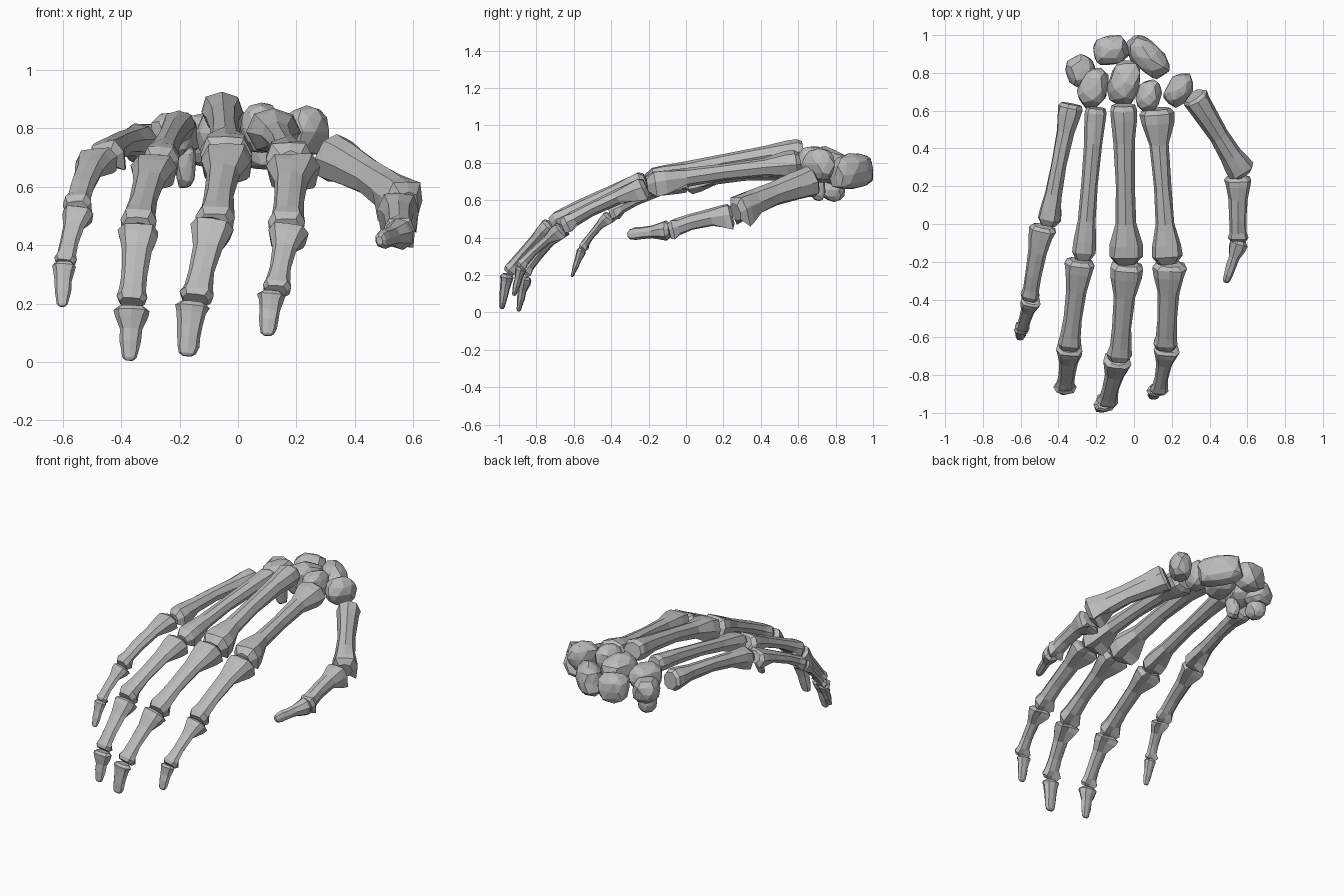
import bpy, bmesh, math, random
from mathutils import Vector, Matrix

if "Cube" in bpy.data.objects:
    bpy.data.objects.remove(bpy.data.objects["Cube"])

random.seed(4)
bone_grey = bpy.data.materials.new("bone_grey")
bone_grey.diffuse_color = (0.5, 0.5, 0.5, 1)
bone_grey.use_nodes = True
bone_grey.node_tree.nodes["Principled BSDF"].inputs["Base Color"].default_value = bone_grey.diffuse_color

# Cross-sections (lateral, dorsal): rounded shaft and two-lobed joint head
SHAFT = [(1, 0), (.72, .75), (0, 1), (-.72, .75), (-1, 0), (-.65, -.75), (0, -.95), (.65, -.75)]
LOBED = [(1, .1), (.7, .85), (0, .9), (-.7, .85), (-1, .1), (-.85, -1), (0, -.6), (.85, -1)]

# Station along the bone, which width (0 base, 1 shaft, 2 head), scale, section
PROFILES = {
    "metacarpal": [(0, 0, .8, SHAFT), (.03, 0, 1, SHAFT), (.09, 0, .95, SHAFT), (.23, 1, 1.15, SHAFT),
                   (.5, 1, 1, SHAFT), (.74, 1, 1.12, SHAFT), (.88, 2, .95, LOBED), (.95, 2, 1, LOBED),
                   (1, 2, .6, SHAFT)],
    "proximal": [(0, 0, .72, SHAFT), (.04, 0, 1, LOBED), (.13, 0, .92, LOBED), (.33, 1, 1.12, SHAFT),
                 (.65, 1, 1, SHAFT), (.85, 2, .85, SHAFT), (.94, 2, 1, LOBED), (1, 2, .75, LOBED)],
    "distal": [(0, 0, .7, SHAFT), (.08, 0, 1, SHAFT), (.2, 0, .88, SHAFT), (.42, 1, 1.08, SHAFT),
               (.65, 1, 1, SHAFT), (.82, 2, 1, SHAFT), (.95, 2, .8, SHAFT), (1, 2, .45, SHAFT)],
}
PROFILES["middle"] = PROFILES["proximal"]

# Thickness relative to width at base, shaft, head; and dorsal bow
THICK = {"metacarpal": (.9, .95, .85), "proximal": (.72, .72, .75),
         "middle": (.7, .62, .65), "distal": (.65, .6, .5)}
BOW = {"metacarpal": .015, "proximal": .02, "middle": .01, "distal": 0}


def finish(name, bm):
    bmesh.ops.recalc_face_normals(bm, faces=bm.faces)
    mesh = bpy.data.meshes.new(name)
    bm.to_mesh(mesh)
    bm.free()
    mesh.materials.append(bone_grey)
    bpy.context.collection.objects.link(bpy.data.objects.new(name, mesh))


def long_bone(finger, kind, start, end, widths, side_hint=(1, 0, 0), depth=1, bow=None):
    """Loft a bone through its joint, shaft and head sections."""
    a, b = Vector(start), Vector(end)
    d = (b - a).normalized()
    side = Vector(side_hint)
    side = (side - d * side.dot(d)).normalized()
    up = d.cross(side)
    bow = BOW[kind] if bow is None else bow
    bm = bmesh.new()
    rings = []
    for t, part, k, section in PROFILES[kind]:
        w = widths[part] * k / 2
        h = w * THICK[kind][part] * depth
        c = a.lerp(b, t) + up * bow * 4 * t * (1 - t)
        rings.append([bm.verts.new(c + side * u * w * random.uniform(.94, 1.06)
                                   + up * v * h * random.uniform(.94, 1.06)) for u, v in section])
    for r, s in zip(rings, rings[1:]):
        for i in range(8):
            j = (i + 1) % 8
            bm.faces.new((r[i], r[j], s[j], s[i]))
    bm.faces.new(rings[0])
    bm.faces.new(rings[-1])
    finish(f"{finger}_{kind}_bone", bm)


def wrist_bone(name, center, half, turn=0, tilt=0):
    """Chunky faceted pebble."""
    bm = bmesh.new()
    bmesh.ops.create_icosphere(bm, subdivisions=2, radius=1)
    rot = Matrix.Rotation(math.radians(turn), 3, 'Z') @ Matrix.Rotation(math.radians(tilt), 3, 'X')
    for v in bm.verts:
        k = random.uniform(.9, 1.07)
        p = Vector([math.copysign(abs(c) ** .82, c) * s * k for c, s in zip(v.co, half)])
        v.co = rot @ p + Vector(center)
    # merge near-flat facets into larger planes
    bmesh.ops.dissolve_limit(bm, angle_limit=math.radians(10), verts=bm.verts, edges=bm.edges)
    finish(name, bm)


# Index finger
long_bone("index", "metacarpal", (.12, .61, .79), (.18, -.21, .68), (.18, .092, .168))
long_bone("index", "proximal", (.19, -.21, .67), (.165, -.66, .46), (.175, .105, .13))
long_bone("index", "middle", (.175, -.66, .45), (.13, -.89, .245), (.135, .075, .10))
long_bone("index", "distal", (.115, -.88, .24), (.10, -.92, .09), (.095, .065, .06))

# Middle finger
long_bone("middle", "metacarpal", (-.055, .63, .86), (-.04, -.21, .69), (.15, .098, .18), bow=.025)
long_bone("middle", "proximal", (-.035, -.21, .70), (-.08, -.72, .475), (.18, .105, .135))
long_bone("middle", "middle", (-.085, -.72, .47), (-.145, -.95, .215), (.145, .09, .115))
long_bone("middle", "distal", (-.155, -.955, .205), (-.175, -.985, .02), (.115, .08, .075))

# Ring finger
long_bone("ring", "metacarpal", (-.20, .615, .81), (-.27, -.19, .68), (.12, .085, .128))
long_bone("ring", "proximal", (-.285, -.19, .67), (-.345, -.66, .465), (.155, .095, .13))
long_bone("ring", "middle", (-.34, -.655, .455), (-.365, -.865, .205), (.14, .09, .105))
long_bone("ring", "distal", (-.365, -.86, .19), (-.372, -.895, .005), (.125, .07, .06))

# Little finger, rolled slightly outward
ROLL = (1, .1, .25)
long_bone("little", "metacarpal", (-.33, .635, .745), (-.455, -.01, .695), (.135, .08, .12), ROLL, 1.15, .025)
long_bone("little", "proximal", (-.48, -.01, .695), (-.555, -.40, .525), (.14, .09, .105), ROLL)
long_bone("little", "middle", (-.545, -.405, .517), (-.595, -.555, .34), (.108, .065, .08), ROLL)
long_bone("little", "distal", (-.595, -.555, .34), (-.603, -.61, .19), (.083, .055, .045), ROLL)

# Thumb: deep, narrow bones with an edge-on tip
long_bone("thumb", "metacarpal", (.315, .68, .70), (.578, .265, .535), (.145, .105, .15), (.8, .55, 0), 1.35)
long_bone("thumb", "proximal", (.55, .25, .515), (.552, -.09, .435), (.145, .09, .11), (1, 0, 0), 1.35)
long_bone("thumb", "distal", (.56, -.085, .44), (.485, -.31, .415), (.11, .065, .07), (.2, 0, -1), 1.45)

# Wrist
wrist_bone("triquetrum", (-.28, .81, .745), (.082, .092, .075), 20)
wrist_bone("pisiform", (-.28, .79, .655), (.055, .065, .065))
wrist_bone("lunate", (-.125, .92, .76), (.1, .082, .09), 10)
wrist_bone("scaphoid", (.075, .885, .75), (.078, .138, .1), 45, 10)
wrist_bone("hamate", (-.215, .72, .775), (.08, .11, .085), -20)
wrist_bone("hamate_hook", (-.18, .70, .675), (.035, .045, .085), 0, 10)
wrist_bone("capitate", (-.05, .745, .785), (.085, .125, .1), -15)
wrist_bone("trapezoid", (.08, .68, .80), (.068, .087, .09), -15)
wrist_bone("trapezium", (.235, .71, .79), (.066, .1, .085), -35)
